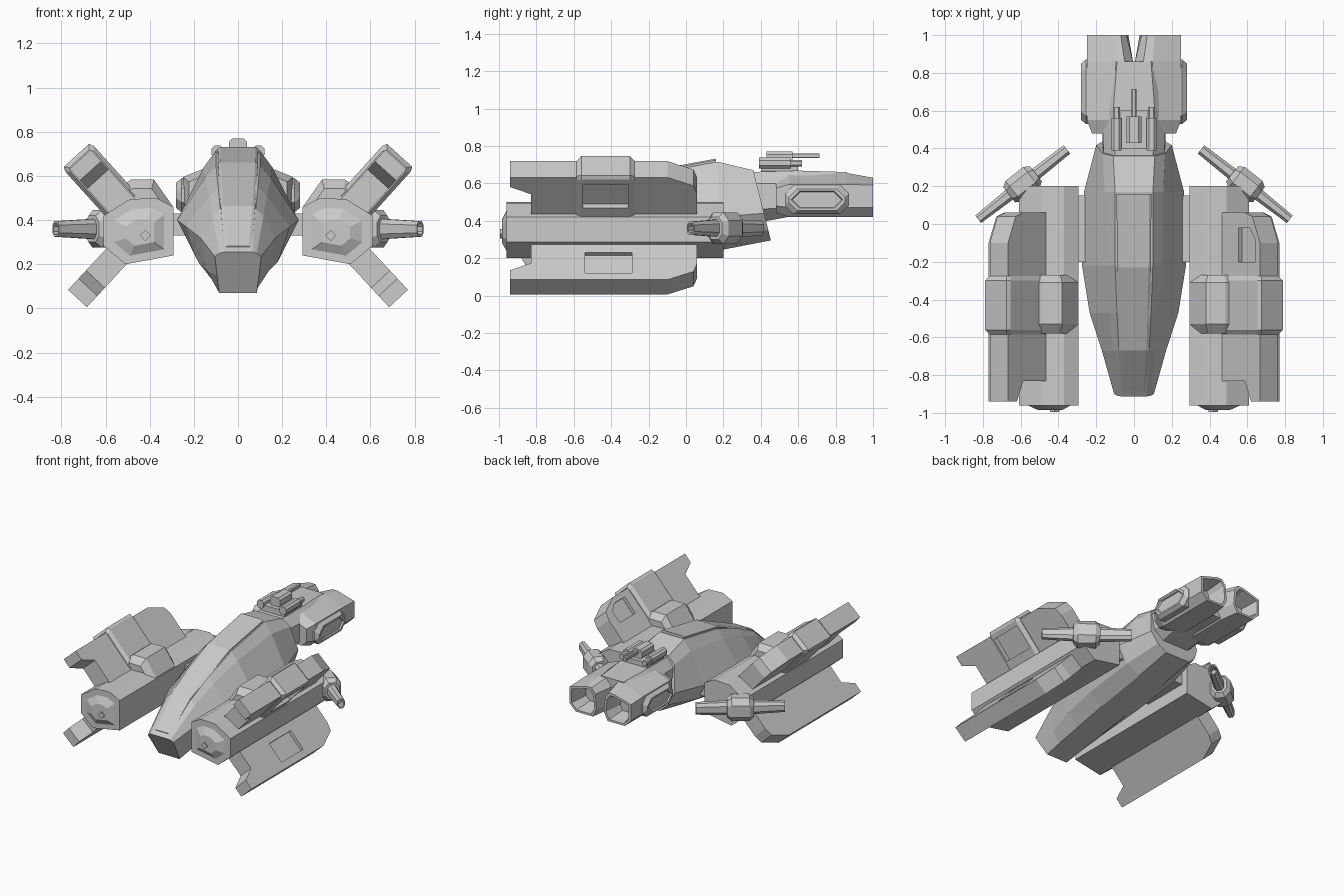
import bpy, bmesh
from mathutils import Vector as V

if "Cube" in bpy.data.objects:
    bpy.data.objects.remove(bpy.data.objects["Cube"])


def loft(name, rings, mirror=False):
    """Skin a list of equal-length point rings, capping both ends."""
    bm = bmesh.new()
    vs = [[bm.verts.new(p) for p in r] for r in rings]
    n = len(rings[0])
    for a, b in zip(vs, vs[1:]):
        for i in range(n):
            j = (i + 1) % n
            bm.faces.new((a[i], a[j], b[j], b[i]))
    bm.faces.new(vs[0])
    bm.faces.new(vs[-1])
    bmesh.ops.recalc_face_normals(bm, faces=bm.faces)
    me = bpy.data.meshes.new(name)
    bm.to_mesh(me)
    bm.free()
    ob = bpy.data.objects.new(name, me)
    bpy.context.collection.objects.link(ob)
    if mirror:
        ob.modifiers.new("mirror", 'MIRROR')
    return ob


def sym(y, half, shear=0, z0=0):
    """Symmetric ring from right-hand (x, z) points; shear tilts it in y."""
    full = half + [(-x, z) for x, z in reversed(half)]
    return [(x, y + shear * (z0 - z), z) for x, z in full]


def scaled(y, pts, s=1, c=(0, 0)):
    return [(c[0] + (x - c[0]) * s, y, c[1] + (z - c[1]) * s) for x, z in pts]


def block(name, x0, x1, y0, y1, z0, z1, ch=0.01, mirror=False):
    """Box running along y with chamfered long edges."""
    pts = [(x0 + ch, z0), (x1 - ch, z0), (x1, z0 + ch), (x1, z1 - ch),
           (x1 - ch, z1), (x0 + ch, z1), (x0, z1 - ch), (x0, z0 + ch)]
    return loft(name, [scaled(y0, pts), scaled(y1, pts)], mirror)


def cut(target, cutter):
    cutter.hide_render = True
    cutter.hide_viewport = True
    m = target.modifiers.new("recess", 'BOOLEAN')
    m.operation, m.object, m.solver = 'DIFFERENCE', cutter, 'EXACT'


# main hull, nose to slanted rear bulkhead
loft("hull", [
    sym(-0.91, [(.065, .255), (.085, .25), (.105, .235), (.095, .15), (.085, .07)], .6, .25),
    sym(-0.67, [(.08, .45), (.115, .42), (.17, .32), (.14, .17), (.09, .095)]),
    sym(-0.47, [(.09, .55), (.13, .51), (.235, .37), (.18, .21), (.095, .13)]),
    sym(-0.22, [(.10, .645), (.15, .59), (.275, .40), (.20, .25), (.10, .175)]),
    sym(0.17, [(.10, .715), (.155, .64), (.265, .42), (.20, .30), (.10, .24)]),
    sym(0.36, [(.11, .67), (.165, .62), (.20, .44), (.16, .35), (.10, .295)], .25, .67)])

# raised canopy strip along the spine
strip = [(.16, .712, .092), (-.23, .64, .09), (-.67, .445, .078), (-.885, .262, .062)]
loft("canopy", [[(-w, y, z - .02), (-w, y, z + .012), (-w + .012, y, z + .02),
                 (w - .012, y, z + .02), (w, y, z + .012), (w, y, z - .02)]
                for y, z, w in strip])

# neck joining hull to tail
loft("neck", [
    sym(0.33, [(.10, .66), (.16, .60), (.165, .46), (.10, .38)]),
    sym(0.60, [(.11, .668), (.168, .60), (.168, .47), (.11, .43)]),
    sym(0.86, [(.09, .66), (.165, .60), (.165, .47), (.11, .43)])])

# twin tail engines with hollow exhausts
eng = [(.05, .655), (.10, .655), (.25, .595), (.25, .47), (.20, .42), (.04, .42), (.005, .48), (.005, .60)]
end = [(.07, .63), (.11, .63), (.25, .59), (.25, .47), (.20, .42), (.06, .42), (.03, .48), (.04, .59)]
c = (.14, .51)
loft("tail_engine", [scaled(.48, eng, .75, c), scaled(.55, eng), scaled(.86, eng), scaled(1, end),
                     scaled(1, end, .84, c), scaled(.87, end, .6, c)], True)


# side pods on the tail
def pod_ring(x, e):
    y0, y1, z0, z1, k = .53 + e, .87 - e, .435 + e, .59 - e, .045
    return [(x, y0, z0 + k), (x, y0 + k, z0), (x, y1 - k, z0), (x, y1, z0 + k),
            (x, y1, z1 - k), (x, y1 - k, z1), (x, y0 + k, z1), (x, y0, z1 - k)]


loft("tail_pod", [pod_ring(.20, 0), pod_ring(.255, 0), pod_ring(.28, .02),
                  pod_ring(.28, .032), pod_ring(.27, .036)], True)

# dorsal turret
block("turret_base", -.10, .10, .40, .60, .655, .705)
block("turret_head", -.04, .04, .43, .57, .70, .77, .015)
block("turret_barrel", -.012, .012, .56, .715, .735, .76, .004)
block("turret_side_gun", .065, .12, .39, .56, .68, .738, .015, True)
block("turret_side_muzzle", .075, .11, .55, .62, .69, .725, .008, True)

# engine nacelles with faceted front cones
nac = [(.293, .24), (.293, .46), (.37, .50), (.49, .495), (.61, .42), (.61, .285), (.51, .20)]
c = (.44, .34)
loft("nacelle", [scaled(.2, nac), scaled(-.96, nac), scaled(-.96, nac, .72, c),
                 scaled(-.985, nac, .4, c), scaled(-.985, nac, .12, c)], True)
loft("nacelle_sensor", [[(.42 + dx, y, .33 + dz) for dx, dz in ((.025, 0), (0, .025), (-.025, 0), (0, -.025))]
                        for y in (-.96, -.995)], True)
hump = [(.297, .36), (.297, .465), (.38, .583), (.485, .583), (.57, .53), (.58, .36)]
loft("nacelle_collar", [scaled(y, hump, s, (.44, .36))
                        for y, s in ((-.58, .82), (-.53, 1), (-.31, 1), (-.27, .82))], True)

# short links between hull and nacelles
block("nacelle_link", .15, .32, -.20, .15, .33, .43, .02, True)

# diagonal fins: u runs root to tip, v through the thickness
fin_shape = [(0, -.94), (-.07, -.94), (-.12, -.83), (-.36, -.83), (-.36, .06),
             (-.12, .06), (-.06, .04), (0, -.10)]


def plate(name, tip, d, n, shape, v0, v1, mirror=True):
    return loft(name, [[(tip[0] + d[0] * u + n[0] * v, y, tip[1] + d[1] * u + n[1] * v)
                        for u, y in shape] for v in (v0, v1)], mirror)


def rect(u0, u1, y0, y1):
    return [(u0, y0), (u1, y0), (u1, y1), (u0, y1)]


up = ((.715, .675), (.67, .743), (.743, -.67))
low = ((.727, .045), (.68, -.733), (.733, .68))
upper = plate("upper_fin", *up, fin_shape, -.065, .065)
cut(upper, plate("upper_fin_cutter", *up,
                 [(-.17, -.20), (-.04, -.20), (-.04, -.08), (-.08, -.02), (-.17, -.02)], -.12, -.04, False))
lower = plate("lower_fin", *low, fin_shape, -.058, .058)
cut(lower, plate("lower_fin_cutter", *low, rect(-.20, -.05, -.54, -.29), .035, .12, False))


# armoured sleeve around the upper fin, with a window in its outer face
def sleeve_ring(y, t, top):
    tip, d, n = up
    return [(tip[0] + d[0] * u + n[0] * v, y, tip[1] + d[1] * u + n[1] * v)
            for u, v in ((-.29, -t), (top - .02, -t), (top, -t + .01),
                         (top, t - .01), (top - .02, t), (-.29, t))]


sleeve = loft("fin_sleeve", [sleeve_ring(y, t, top) for y, t, top in
                             ((-.585, .07, .005), (-.56, .087, .025), (-.30, .087, .025), (-.275, .07, .005))], True)
for part in (sleeve, upper):
    cut(part, plate("sleeve_cutter", *up, rect(-.20, -.03, -.55, -.31), .055, .15, False))

# crossed side guns at the nacelle rear corners
a, b = V((.355, .395, .36)), V((.825, .025, .36))
t = (b - a).normalized()
p = V((-t.y, t.x, 0))
L = (b - a).length


def gun_ring(s, w, h):
    return [a + t * s + p * x * w + V((0, 0, z * h)) for x, z in
            ((-1, -.5), (-.5, -1), (.5, -1), (1, -.5), (1, .5), (.5, 1), (-.5, 1), (-1, .5))]


loft("side_gun_barrel", [gun_ring(.05, .017, .022), gun_ring(0, .022, .03), gun_ring(0, .028, .04),
                         gun_ring(L / 2, .035, .05), gun_ring(L, .025, .035),
                         gun_ring(L, .018, .025), gun_ring(L - .05, .015, .02)], True)
loft("side_gun_mount", [gun_ring(L / 2 - .09, .05, .06), gun_ring(L / 2 - .06, .07, .085),
                        gun_ring(L / 2 + .06, .07, .085), gun_ring(L / 2 + .09, .05, .06)], True)
